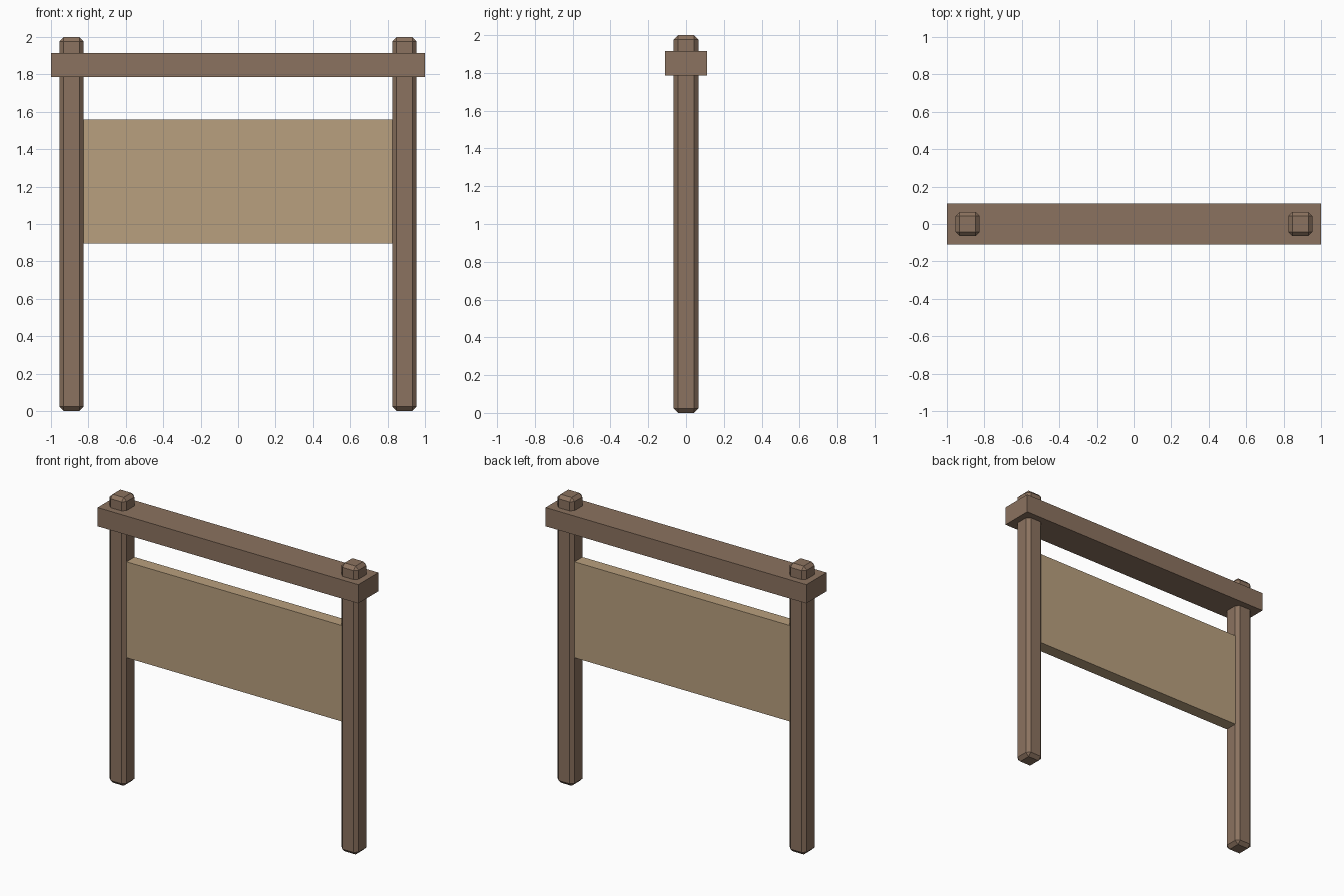
import bpy, bmesh

cube = bpy.data.objects.get("Cube")
if cube:
    bpy.data.objects.remove(cube, do_unlink=True)


def make_material(name, rgb):
    mat = bpy.data.materials.new(name)
    mat.use_nodes = True
    color = (*rgb, 1.0)
    mat.diffuse_color = color
    mat.node_tree.nodes["Principled BSDF"].inputs["Base Color"].default_value = color
    return mat


def add_box(name, size, center, mat, chamfer=0.0):
    """Flat shaded box with optional single-step chamfered edges."""
    bm = bmesh.new()
    bmesh.ops.create_cube(bm, size=1.0)
    bmesh.ops.scale(bm, vec=size, verts=bm.verts)
    if chamfer:
        bmesh.ops.bevel(bm, geom=bm.edges[:], offset=chamfer,
                        segments=1, affect='EDGES')
    mesh = bpy.data.meshes.new(name)
    bm.to_mesh(mesh)
    bm.free()
    mesh.materials.append(mat)
    obj = bpy.data.objects.new(name, mesh)
    obj.location = center
    bpy.context.collection.objects.link(obj)
    return obj


dark_wood = make_material("dark wood", (0.26, 0.17, 0.115))
light_wood = make_material("light wood", (0.485, 0.35, 0.21))

# Chamfered upright posts
for side, sign in (("left", 1), ("right", -1)):
    add_box(side + "_post", (0.13, 0.13, 2.0), (sign * 0.89, 0, 1.0),
            dark_wood, chamfer=0.023)

# Crossbeam that the posts poke through
add_box("crossbeam", (2.0, 0.22, 0.13), (0, 0, 1.85), dark_wood)

# Sign panel, its ends set into the posts
add_box("sign_panel", (1.70, 0.087, 0.665), (0, 0, 1.2275), light_wood)
